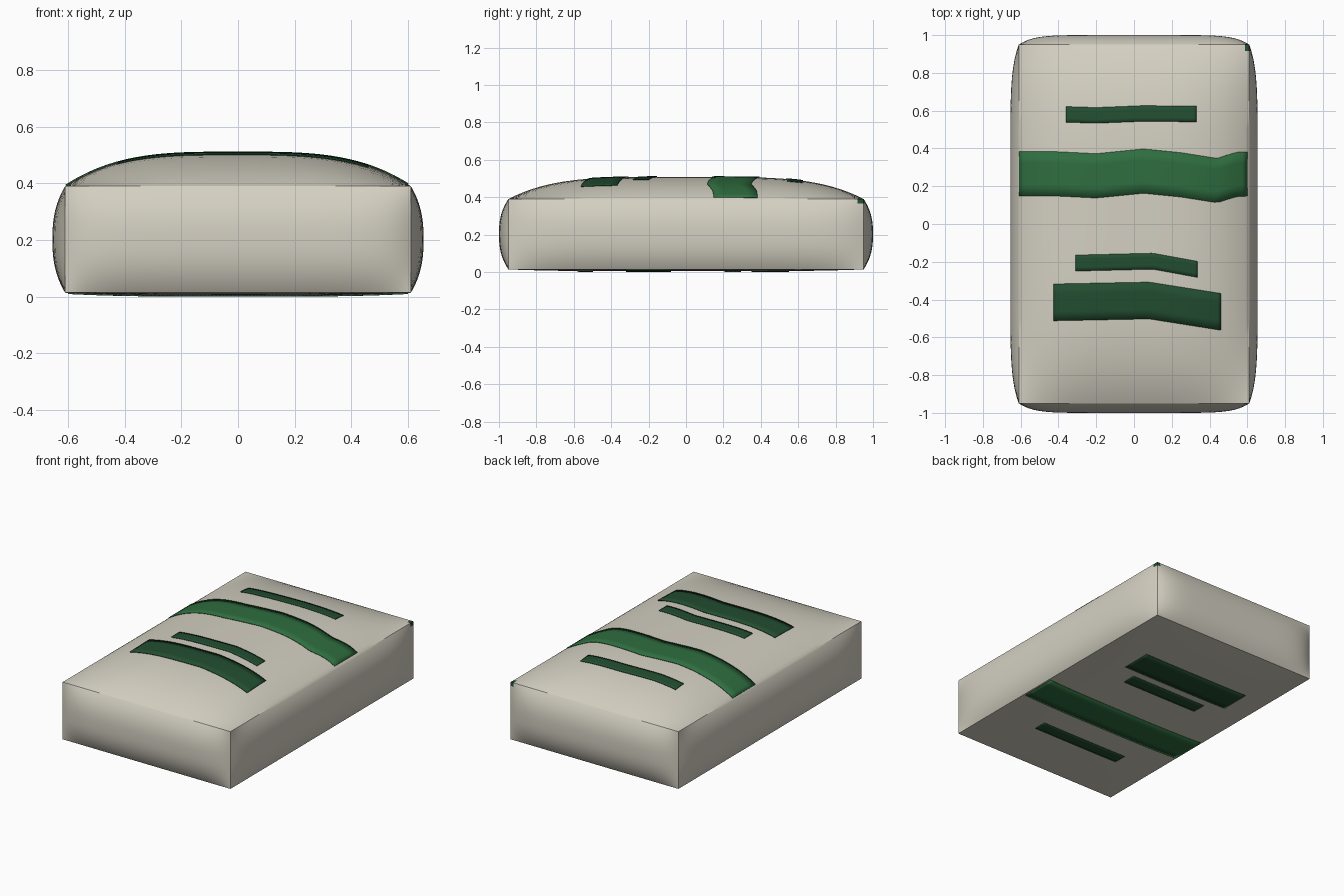
import bpy, bmesh, math

cube = bpy.data.objects.get("Cube")
if cube:
    bpy.data.objects.remove(cube, do_unlink=True)

HALF_X, HALF_Y, RIM_Z = 0.61, 0.95, 0.39


def material(name, rgb):
    m = bpy.data.materials.new(name)
    m.use_nodes = True
    m.diffuse_color = (*rgb, 1)
    m.node_tree.nodes["Principled BSDF"].inputs["Base Color"].default_value = (*rgb, 1)
    return m


cream = material("cream_paper", (0.66, 0.63, 0.54))
green = material("green_print", (0.028, 0.155, 0.05))
dark_green = material("dark_green_print", (0.016, 0.075, 0.03))


def dome(u, v):
    """Puffed height of the filled sack, 1 at the middle and 0 at the rim."""
    u, v = min(abs(u), 1), min(abs(v), 1)
    return (1 - u ** 3.4) * (1 - v ** 4.2)


def top_z(d):
    return RIM_Z + 0.118 * d


def bottom_z(d):
    return 0.004 + 0.01 * (1 - d)


def finish(name, bm, mats):
    mesh = bpy.data.meshes.new(name)
    bm.to_mesh(mesh)
    bm.free()
    for m in mats:
        mesh.materials.append(m)
    obj = bpy.data.objects.new(name, mesh)
    bpy.context.collection.objects.link(obj)
    bpy.ops.object.select_all(action="DESELECT")
    obj.select_set(True)
    bpy.context.view_layer.objects.active = obj
    bpy.ops.object.shade_smooth_by_angle(angle=math.radians(30))
    return obj


def build_sack():
    bm = bmesh.new()
    bmesh.ops.create_cube(bm, size=2)
    bmesh.ops.subdivide_edges(bm, edges=bm.edges[:], cuts=27, use_grid_fill=True)
    for vert in bm.verts:
        # Rows crowd toward the rims, where the sack curves most
        u, v, w = (0.45 * c + 0.55 * math.sin(c * math.pi / 2) for c in vert.co)
        belly = 1 - abs(w) ** 2.5
        d, t = dome(u, v), (w + 1) / 2
        vert.co = (u * (HALF_X + 0.045 * belly * (1 - v ** 8)),
                   v * (HALF_Y + 0.05 * belly * (1 - u ** 8)),
                   t * top_z(d) + (1 - t) * bottom_z(d))
    # Printed tip on one top corner
    for f in bm.faces:
        c = f.calc_center_median()
        if c.x > 0.58 and c.y > 0.91 and c.z > 0.365:
            f.material_index = 1
    return finish("sack_body", bm, [cream, dark_green])


def midline(path, x):
    """Height of a polyline path at x."""
    for (x0, y0), (x1, y1) in zip(path, path[1:]):
        if x <= x1:
            return y0 + (y1 - y0) * (x - x0) / (x1 - x0)
    return path[-1][1]


def build_stripe(name, path, width, mat, side):
    """Thin printed plate draped over the top (side 1) or underside (side -1)."""
    bm = bmesh.new()
    cols, rows = 48, 4
    x0, x1 = path[0][0], path[-1][0]
    grid = []
    for i in range(cols + 1):
        x = x0 + (x1 - x0) * i / cols
        line = []
        for j in range(rows + 1):
            y = midline(path, x) + width * (j / rows - 0.5)
            d = dome(x / HALF_X, y / HALF_Y)
            z = top_z(d) if side > 0 else bottom_z(d)
            line.append(bm.verts.new((x, y, z + side * 0.002)))
        grid.append(line)
    for a, b in zip(grid, grid[1:]):
        for j in range(rows):
            quad = [a[j], b[j], b[j + 1], a[j + 1]]
            bm.faces.new(quad if side > 0 else quad[::-1])
    obj = finish(name, bm, [mat])
    solid = obj.modifiers.new("thickness", "SOLIDIFY")
    solid.thickness = 0.004
    solid.offset = 0


build_sack()

# Wavy print on the top
build_stripe("top_main_band",
             [(-0.608, 0.265), (-0.4, 0.265), (-0.2, 0.255), (0.05, 0.28),
              (0.25, 0.26), (0.44, 0.23), (0.54, 0.262), (0.6, 0.265)],
             0.235, green, 1)
build_stripe("top_wide_stripe",
             [(-0.425, -0.415), (0.08, -0.405), (0.46, -0.465)], 0.195, dark_green, 1)
build_stripe("top_short_stripe",
             [(-0.31, -0.207), (0.1, -0.197), (0.335, -0.24)], 0.085, dark_green, 1)
build_stripe("top_thin_stripe",
             [(-0.36, 0.58), (-0.2, 0.575), (0.05, 0.585), (0.33, 0.582)],
             0.083, dark_green, 1)

# Straight print on the underside, running the other way
for name, x0, x1, y, width, mat in [
        ("bottom_main_band", -0.6, 0.6, -0.2, 0.24, green),
        ("bottom_wide_stripe", -0.43, 0.36, 0.45, 0.2, dark_green),
        ("bottom_short_stripe", -0.31, 0.25, 0.25, 0.09, dark_green),
        ("bottom_thin_stripe", -0.34, 0.3, -0.54, 0.085, dark_green)]:
    build_stripe(name, [(x0, y), (x1, y)], width, mat, -1)
